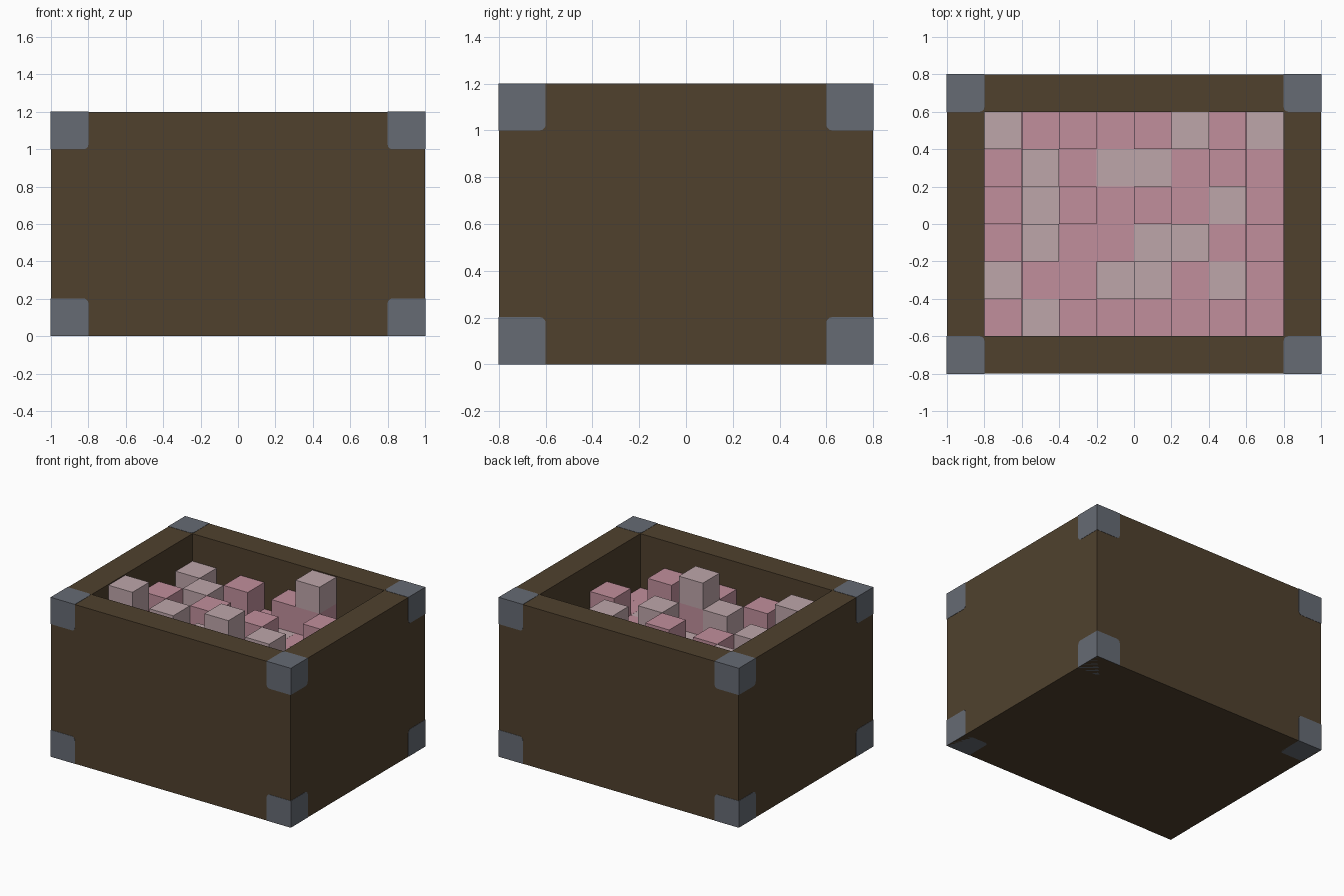
import bpy, bmesh
from mathutils import Matrix, Vector

old = bpy.data.objects.get("Cube")
if old:
    bpy.data.objects.remove(old, do_unlink=True)


def make_material(name, rgb):
    m = bpy.data.materials.new(name)
    m.use_nodes = True
    m.diffuse_color = (*rgb, 1)
    bsdf = next(n for n in m.node_tree.nodes if n.type == 'BSDF_PRINCIPLED')
    bsdf.inputs["Base Color"].default_value = (*rgb, 1)
    return m


brown = make_material("dark brown wood", (0.080, 0.053, 0.027))
steel = make_material("blue grey metal", (0.133, 0.147, 0.174))
pink = make_material("pink", (0.533, 0.275, 0.332))
pale = make_material("pale pink", (0.515, 0.381, 0.402))


def finish(bm, name, *mats):
    bmesh.ops.recalc_face_normals(bm, faces=bm.faces)
    me = bpy.data.meshes.new(name)
    bm.to_mesh(me)
    bm.free()
    for m in mats:
        me.materials.append(m)
    ob = bpy.data.objects.new(name, me)
    bpy.context.collection.objects.link(ob)
    return ob


def add_box(bm, center, size, mat=0):
    mtx = Matrix.Translation(center) @ Matrix.Diagonal((*size, 1))
    verts = bmesh.ops.create_cube(bm, size=1, matrix=mtx)["verts"]
    for f in {f for v in verts for f in v.link_faces}:
        f.material_index = mat
    return verts


# Open crate: inset the top face and sink it to form the cavity
bm = bmesh.new()
add_box(bm, (0, 0, 0.6), (2, 1.6, 1.2))
top = max(bm.faces, key=lambda f: f.calc_center_median().z)
bmesh.ops.inset_region(bm, faces=[top], thickness=0.2, use_even_offset=True)
cavity = bmesh.ops.extrude_discrete_faces(bm, faces=[top])["faces"][0]
for v in cavity.verts:
    v.co.z = 0.2
finish(bm, "crate", brown)

# Metal corner caps, slightly proud, rounded on the three inward edges
PROUD = 0.002
for sx, xname in ((-1, "right"), (1, "left")):
    for sy, yname in ((-1, "front"), (1, "back")):
        for top_cap, zname in ((0, "bottom"), (1, "top")):
            sz = 1 if top_cap else -1
            bm = bmesh.new()
            s = 0.2 + PROUD
            c = Vector((sx * (1 + PROUD - s / 2), sy * (0.8 + PROUD - s / 2),
                        0.6 + sz * (0.6 + PROUD - s / 2)))
            if not top_cap:
                c.z = s / 2     # bottom caps rest on the ground
            verts = add_box(bm, c, (s, s, s))
            inner = min(verts, key=lambda v: (v.co - c).dot(Vector((sx, sy, sz))))
            bmesh.ops.bevel(bm, geom=list(inner.link_edges), offset=0.025,
                            segments=3, profile=0.5, affect='EDGES')
            finish(bm, f"{zname}_{yname}_{xname}_corner_cap", steel)

# Contents: a bed of cubes, rows listed from back to front
COLOURS = ["WPPPPWPW", "PWPWWPPP", "PWPPPPWP", "PWPPWWPP", "WPPWWPWP", "PWPPPPPP"]
LEVELS = ["10101200", "01000010", "10101000", "01000101", "20012000", "00101010"]
CELL, LOW = 0.2, 0.793

bm = bmesh.new()
add_box(bm, (0, 0, (0.2 + LOW - CELL) / 2), (1.6, 1.2, LOW - CELL - 0.2))
finish(bm, "filling_base", pink)

bm = bmesh.new()
for row in range(6):
    for col in range(8):
        x = -0.7 + CELL * col
        y = 0.5 - CELL * row
        level = int(LEVELS[row][col])
        for k in range(level + 1):
            pale_cube = k == level and COLOURS[row][col] == "W"
            add_box(bm, (x, y, LOW + CELL * (k - 0.5)),
                    (CELL - 0.0005, CELL - 0.0005, CELL), int(pale_cube))
finish(bm, "filling_cubes", pink, pale)
